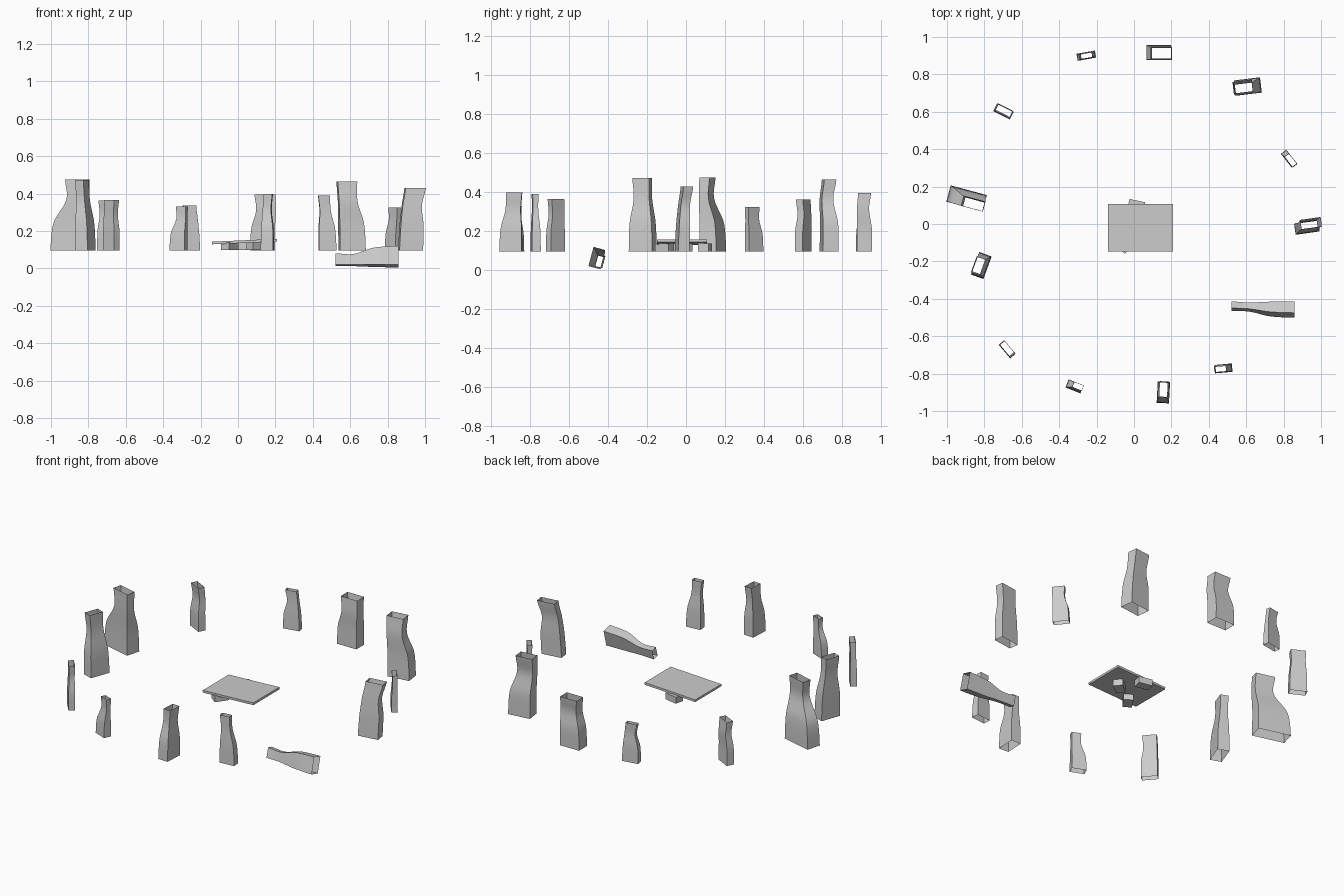
import bpy
import bmesh
from math import radians
from mathutils import Matrix, Vector

cube = bpy.data.objects.get("Cube")
if cube:
    bpy.data.objects.remove(cube, do_unlink=True)

# Single weathered stone colour
stone_grey = bpy.data.materials.new("stone_grey")
stone_grey.use_nodes = True
colour = (0.6, 0.6, 0.6, 1)
stone_grey.diffuse_color = colour
stone_grey.node_tree.nodes["Principled BSDF"].inputs["Base Color"].default_value = colour

GROUND = 0.095
LEVELS = 14


def add_object(name, bm, location, rotation=(0, 0, 0)):
    mesh = bpy.data.meshes.new(name)
    bm.to_mesh(mesh)
    bm.free()
    mesh.materials.append(stone_grey)
    obj = bpy.data.objects.new(name, mesh)
    obj.location = location
    obj.rotation_euler = [radians(a) for a in rotation]
    bpy.context.collection.objects.link(obj)
    return obj


def smooth_step(keys, f):
    """Catmull-Rom blend through keys of (height fraction, values)."""
    last = len(keys) - 2
    i = max(k for k in range(last + 1) if keys[k][0] <= f or k == 0)
    start, end = keys[i][0], keys[i + 1][0]
    t = (f - start) / (end - start)
    a, b = keys[max(i - 1, 0)][1], keys[i][1]
    c, d = keys[i + 1][1], keys[min(i + 2, last + 1)][1]
    return b + 0.5 * t * (c - a + t * (2 * a - 5 * b + 4 * c - d + t * (3 * (b - c) + d - a)))


def standing_stone(name, centre, turn, size, height, lean=(0, 0), waist=(0, 0), taper=0.8,
                   z=GROUND, tip=(0, 0, 0)):
    """Open four-sided tube with a belly, a waist and a leaning top."""
    top = Vector((*lean, taper))
    belly = Vector((lean[0] * 0.2, lean[1] * 0.2, 0.75 + taper * 0.25))
    neck = Vector((lean[0] + waist[0], lean[1] + waist[1], taper * 0.94))
    keys = [(0, Vector((0, 0, 1))), (0.4, belly), (0.72, neck), (1, top)]
    spin = Matrix.Rotation(radians(turn), 3, "Z")
    bm = bmesh.new()
    rings = []
    for level in range(LEVELS + 1):
        f = level / LEVELS
        sx, sy, scale = smooth_step(keys, f)
        ring = []
        for cx, cy in ((-1, -1), (1, -1), (1, 1), (-1, 1)):
            corner = spin @ Vector((cx * size[0], cy * size[1], 0)) * scale / 2
            ring.append(bm.verts.new(corner + Vector((sx, sy, f * height))))
        rings.append(ring)
    for low, high in zip(rings, rings[1:]):
        for i in range(4):
            j = (i + 1) % 4
            bm.faces.new((low[i], low[j], high[j], high[i]))
    obj = add_object(name, bm, (*centre, z), tip)
    bpy.ops.object.select_all(action="DESELECT")
    obj.select_set(True)
    bpy.context.view_layer.objects.active = obj
    bpy.ops.object.shade_smooth_by_angle(angle=radians(40))


def block(name, location, size, rotation):
    bm = bmesh.new()
    bmesh.ops.create_cube(bm, size=1)
    bmesh.ops.scale(bm, vec=size, verts=bm.verts)
    return add_object(name, bm, location, rotation)


# Back arc of the ring
standing_stone("back_stone_small", (-0.255, 0.9), 10, (0.1, 0.038), 0.24,
               lean=(-0.005, 0), waist=(0.01, 0), taper=0.7)
standing_stone("back_stone_broad", (0.132, 0.917), 0, (0.132, 0.078), 0.3,
               lean=(0.012, 0), waist=(0.006, -0.008), taper=0.85)
standing_stone("back_left_stone_tall", (0.61, 0.735), 7, (0.138, 0.082), 0.37,
               lean=(-0.028, 0), waist=(0.004, -0.014), taper=0.76)
standing_stone("back_right_stone", (-0.698, 0.602), -27, (0.1, 0.045), 0.267,
               waist=(0.004, 0.006), taper=0.88)

# Left side
standing_stone("left_stone_thin", (0.828, 0.35), -52, (0.092, 0.036), 0.23,
               lean=(0.01, -0.01), taper=0.8)
standing_stone("left_stone_tall", (0.923, -0.02), 8, (0.127, 0.058), 0.335,
               lean=(0.024, 0.025), waist=(-0.018, -0.015), taper=0.86)

# Front arc
standing_stone("front_left_stone", (0.478, -0.772), 5, (0.094, 0.045), 0.295,
               lean=(-0.018, -0.003), waist=(0.006, 0), taper=0.66)
standing_stone("front_stone_tall", (0.157, -0.9), 87, (0.115, 0.066), 0.303,
               lean=(0.004, 0.017), waist=(-0.005, -0.004), taper=0.72)
standing_stone("front_stone_short", (-0.318, -0.868), -22, (0.086, 0.046), 0.235,
               lean=(0.018, 0), taper=0.66)
standing_stone("front_right_stone", (-0.678, -0.67), -50, (0.095, 0.038), 0.27,
               lean=(0.002, 0.002), waist=(-0.004, 0.003), taper=0.88)

# Right side
standing_stone("right_stone_tall", (-0.816, -0.222), 70, (0.128, 0.07), 0.377,
               lean=(-0.018, -0.003), waist=(0.006, 0.004), taper=0.7)
standing_stone("right_stone_great", (-0.895, 0.137), -15, (0.2, 0.09), 0.38,
               lean=(0.035, -0.027), waist=(0.004, -0.005), taper=0.6)

# Toppled stone lying outside the gap
standing_stone("fallen_stone", (0.857, -0.458), 15, (0.102, 0.062), 0.335,
               lean=(-0.016, 0.018), waist=(-0.002, -0.004), taper=0.6,
               z=0.062, tip=(0, -90, 0))

# Central table: tilted slab on three low supports
block("table_slab", (0.035, -0.02, 0.143), (0.348, 0.256, 0.014), (0, -2.5, 0))
for name, x, y, turn in (("table_support_back", 0.012, 0.098, -12),
                         ("table_support_left", 0.095, -0.015, 40),
                         ("table_support_front", -0.045, -0.108, 55)):
    block(name, (x, y, 0.117), (0.085, 0.055, 0.04), (0, 0, turn))
